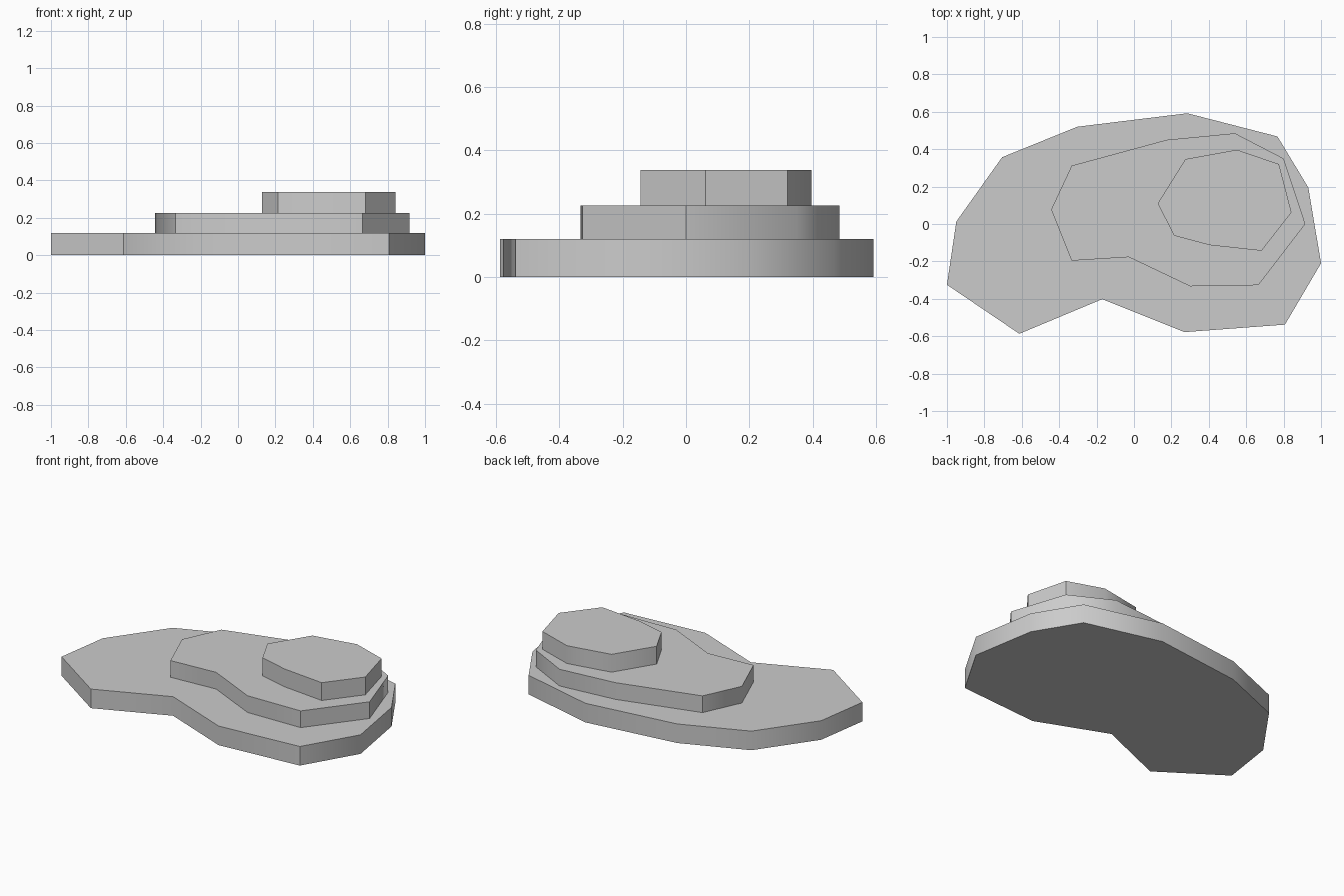
import bpy
import bmesh
import math

cube = bpy.data.objects.get("Cube")
if cube:
    bpy.data.objects.remove(cube, do_unlink=True)

# Single stone colour
stone = bpy.data.materials.new("stone_grey")
stone.use_nodes = True
grey = (0.6, 0.6, 0.6, 1)
stone.diffuse_color = grey
stone.node_tree.nodes["Principled BSDF"].inputs["Base Color"].default_value = grey


def terrace(name, outline, bottom, top):
    """Extrude a counter-clockwise outline into a closed slab."""
    bm = bmesh.new()
    base = bm.faces.new([bm.verts.new((x, y, bottom)) for x, y in outline])
    walls = bmesh.ops.extrude_face_region(bm, geom=[base], use_keep_orig=True)
    raised = [v for v in walls["geom"] if isinstance(v, bmesh.types.BMVert)]
    bmesh.ops.translate(bm, verts=raised, vec=(0, 0, top - bottom))
    bmesh.ops.recalc_face_normals(bm, faces=bm.faces)
    mesh = bpy.data.meshes.new(name)
    bm.to_mesh(mesh)
    bm.free()
    mesh.materials.append(stone)
    obj = bpy.data.objects.new(name, mesh)
    bpy.context.collection.objects.link(obj)
    # Gentle bends are smooth, tight corners and rims stay sharp
    bpy.ops.object.select_all(action="DESELECT")
    obj.select_set(True)
    bpy.context.view_layer.objects.active = obj
    bpy.ops.object.shade_smooth_by_angle(angle=math.radians(48))


# Wide kidney-shaped base
terrace("lower_terrace", [
    (-1, -.325), (-.613, -.587), (-.17, -.402), (.27, -.578), (.807, -.538), (1, -.21),
    (.932, .195), (.767, .468), (.285, .592), (-.303, .52), (-.705, .357), (-.95, .013),
], 0, .12)

# Middle step, set towards the left side
terrace("middle_terrace", [
    (-.443, .077), (-.333, -.196), (-.028, -.177), (.3, -.333), (.665, -.327),
    (.916, 0), (.8, .35), (.54, .485), (.175, .45), (-.333, .312),
], .12, .225)

# Small summit block
terrace("upper_terrace", [
    (.127, .11), (.214, -.062), (.405, -.113), (.682, -.143),
    (.842, .062), (.775, .32), (.55, .397), (.275, .347),
], .225, .337)
